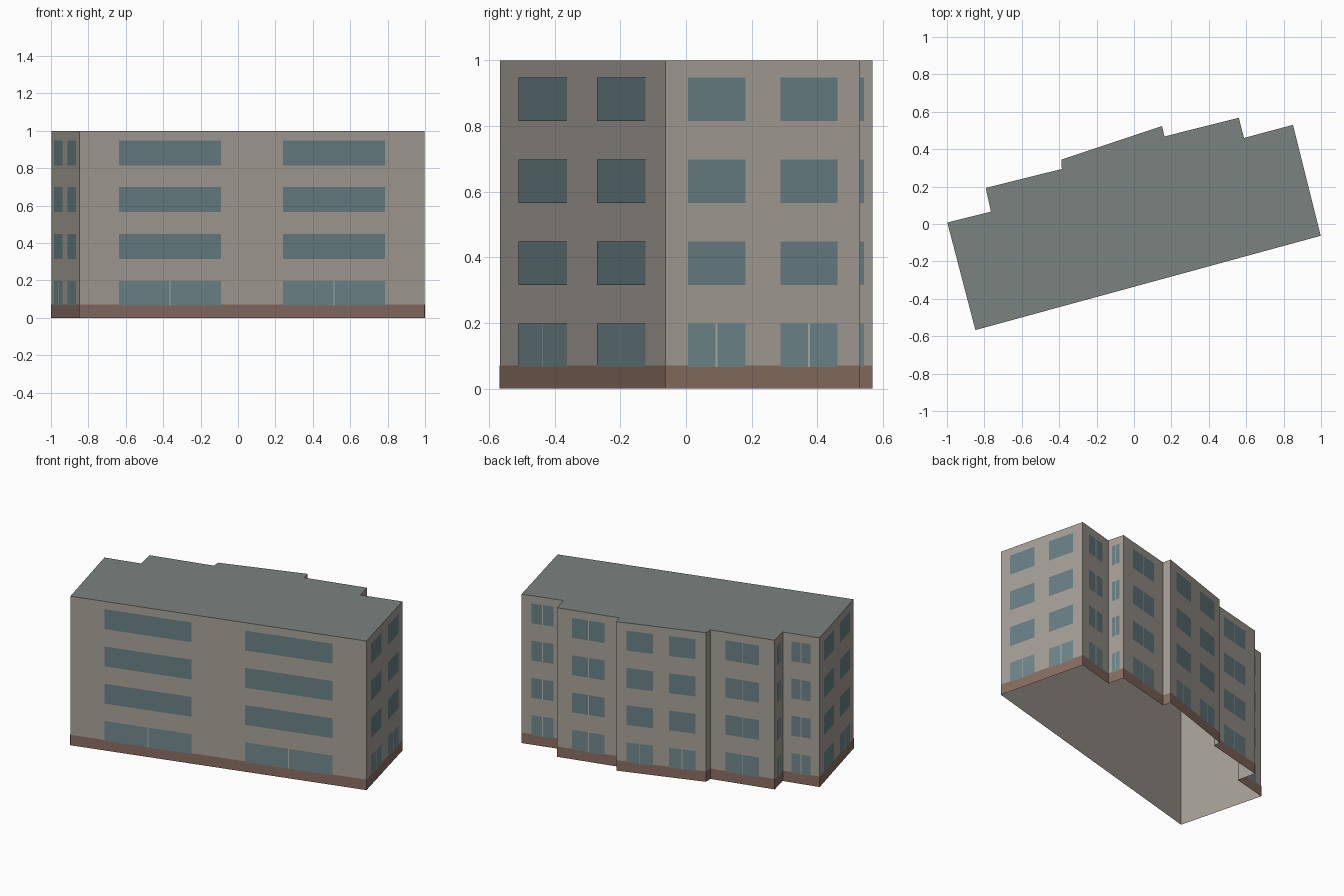
import bpy
from mathutils import Vector

if "Cube" in bpy.data.objects:
    bpy.data.objects.remove(bpy.data.objects["Cube"])

HEIGHT = 1.0
PLINTH_TOP = 0.07
SILLS = [0.065, 0.315, 0.565, 0.815]
WINDOW_H = 0.133

# Footprint corners, counter-clockwise from front left, with the number of
# window columns on the wall that starts at each corner
FOOTPRINT = [
    (-0.848, -0.567, 2), (0.998, -0.063, 2), (0.85, 0.53, 1), (0.588, 0.46, 1),
    (0.56, 0.568, 1), (0.163, 0.468, 0), (0.15, 0.524, 2), (-0.388, 0.344, 0),
    (-0.386, 0.294, 1), (-0.793, 0.193, 1), (-0.765, 0.066, 1), (-0.998, 0.008, 2),
]
SPANS = {0: [], 1: [(0.24, 0.76)], 2: [(0.115, 0.41), (0.59, 0.885)]}


def material(name, rgb):
    mat = bpy.data.materials.new(name)
    mat.diffuse_color = (*rgb, 1.0)
    mat.use_nodes = True
    mat.node_tree.nodes["Principled BSDF"].inputs["Base Color"].default_value = mat.diffuse_color
    return mat


def make_object(name, faces, mat):
    """Build one mesh object from a list of polygons given as points."""
    verts, polys = [], []
    for face in faces:
        polys.append(range(len(verts), len(verts) + len(face)))
        verts.extend(face)
    mesh = bpy.data.meshes.new(name)
    mesh.from_pydata(verts, [], [list(p) for p in polys])
    mesh.materials.append(mat)
    obj = bpy.data.objects.new(name, mesh)
    bpy.context.collection.objects.link(obj)
    return obj


def panel(a, b, t0, t1, z0, z1, offset):
    """Upright rectangle on wall a-b, between fractions t0 and t1."""
    d = (b - a).normalized()
    out = Vector((d.y, -d.x)) * offset
    p, q = a.lerp(b, t0) + out, a.lerp(b, t1) + out
    return [(p.x, p.y, z0), (q.x, q.y, z0), (q.x, q.y, z1), (p.x, p.y, z1)]


walls, plinth, upper_glass, ground_glass, mullions = [], [], [], [], []
corners = [Vector((x, y)) for x, y, _ in FOOTPRINT]

for i, (_, _, columns) in enumerate(FOOTPRINT):
    a, b = corners[i], corners[(i + 1) % len(corners)]
    walls.append(panel(a, b, 0, 1, 0, HEIGHT, 0))
    plinth.append(panel(a, b, 0, 1, 0, PLINTH_TOP, 0.001))
    half = 0.003 / (b - a).length
    for t0, t1 in SPANS[columns]:
        mid = (t0 + t1) / 2
        for floor, z in enumerate(SILLS):
            glass = upper_glass if floor else ground_glass
            glass.append(panel(a, b, t0, t1, z, z + WINDOW_H, 0.002))
            # Centre bar on ground floor windows and on every single-column bay
            if floor == 0 or columns == 1:
                mullions.append(panel(a, b, mid - half, mid + half, z, z + WINDOW_H, 0.003))

# Shell, open underneath, with a flat roof
make_object("walls", walls, material("render_coat", (0.38, 0.35, 0.31)))
make_object("roof", [[(c.x, c.y, HEIGHT) for c in corners]],
            material("roofing", (0.195, 0.223, 0.213)))
# Surface details
make_object("plinth", plinth, material("brick", (0.25, 0.155, 0.12)))
make_object("upper_windows", upper_glass, material("glass", (0.14, 0.215, 0.235)))
make_object("ground_windows", ground_glass, material("pale_glass", (0.16, 0.245, 0.26)))
make_object("window_bars", mullions, material("bar", (0.42, 0.43, 0.42)))
